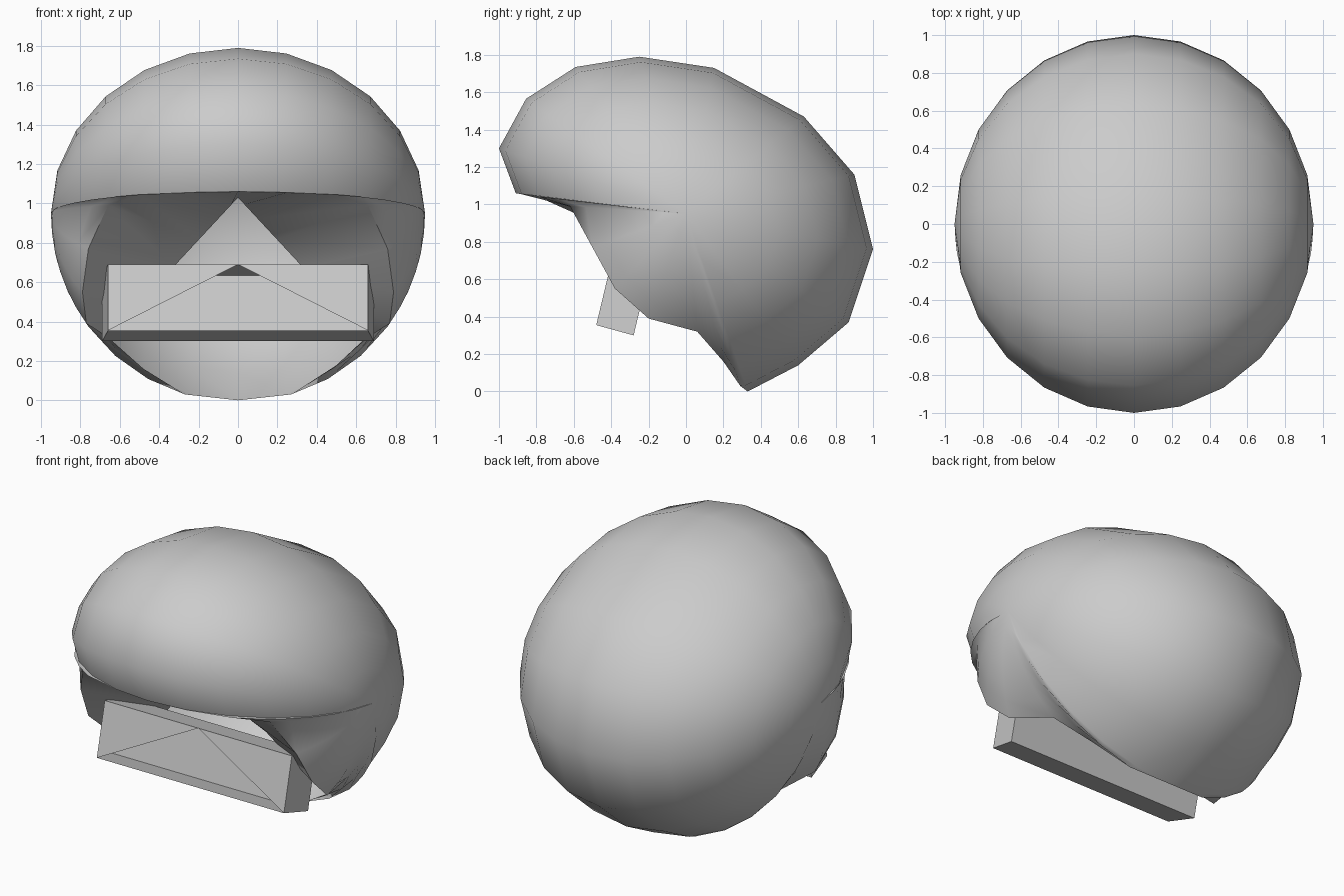
import bpy, bmesh, math
from mathutils import Vector

if "Cube" in bpy.data.objects:
    bpy.data.objects.remove(bpy.data.objects["Cube"])

CENTRE_Z, HALF_W, ROWS = 0.95, 0.95, 6


def make_object(name, faces, angle):
    bm = bmesh.new()
    for f in faces:
        bm.faces.new([bm.verts.new(p) for p in f])
    bmesh.ops.remove_doubles(bm, verts=bm.verts, dist=0.0005)
    bmesh.ops.dissolve_degenerate(bm, edges=bm.edges, dist=0.0005)
    bmesh.ops.recalc_face_normals(bm, faces=bm.faces)
    me = bpy.data.meshes.new(name)
    bm.to_mesh(me)
    bm.free()
    ob = bpy.data.objects.new(name, me)
    bpy.context.collection.objects.link(ob)
    bpy.ops.object.select_all(action='DESELECT')
    ob.select_set(True)
    bpy.context.view_layer.objects.active = ob
    bpy.ops.object.shade_smooth_by_angle(angle=math.radians(angle))
    return ob


def mirrored(faces):
    return faces + [[Vector((-p.x, p.y, p.z)) for p in reversed(f)] for f in faces]


def strip(a, b):
    return [[a[i], a[i + 1], b[i + 1], b[i]] for i in range(len(a) - 1)]


# Side profile of the shell over the crown, from forehead to nape
crown = [(-1, 1.3), (-.855, 1.565), (-.59, 1.735), (-.25, 1.79), (.15, 1.73),
         (.63, 1.47), (.9, 1.16), (1, .76), (.87, .37), (.6, .14)]
# Right half of the open rim, nape to brow
nape = [(0, .33, 0), (.27, .29, .03), (.48, .2, .16)]
face_rim = [(.66, .06, .32), (.77, -.2, .39), (.79, -.38, .55), (.76, -.5, .77),
            (.66, -.62, .99), (.5, -.8, 1.045), (.25, -.88, 1.055), (0, -.91, 1.06)]
face_rim = [Vector(p) for p in face_rim]


def meridian(end):
    # Elliptic arc from an end point up to the side pole
    x, y, z = end
    start = math.asin(x / HALF_W)
    k = 1 / math.cos(start)
    pts = []
    for i in range(ROWS + 1):
        a = start + (math.pi / 2 - start) * i / ROWS
        c = math.cos(a) * k
        pts.append(Vector((HALF_W * math.sin(a), y * c, CENTRE_Z + (z - CENTRE_Z) * c)))
    return pts


ends = [(0, y, z) for y, z in crown] + nape + [tuple(p) for p in face_rim]
lines = [meridian(e) for e in ends]
shell = []
for i, a in enumerate(lines):
    shell += strip(a, lines[(i + 1) % len(lines)])

# Lining that folds in from the brow and temples to the face opening
apex = Vector((0, -.44, 1.03))
n = len(face_rim) - 1
share = [0, .12, .3, .5, .7, .85, .95, 1]
inner = [face_rim[0].lerp(apex, s) for s in share]
shell += strip(face_rim, inner)
make_object("head_shell", mirrored(shell), 50)

# Hollow bar across the lower face, front left open under its two corner panels
V = Vector
ftm, fbm = V((0, -.40, .69)), V((0, -.48, .355))
ft, fb = V((.66, -.40, .69)), V((.66, -.48, .355))
btm, bbm = V((0, -.20, .635)), V((0, -.28, .30))
bt, bb = V((.69, -.20, .635)), V((.69, -.28, .30))
bar = [[ftm, fb, ft],
       [ftm, ft, bt, btm],
       [fbm, bbm, bb, fb],
       [ft, fb, bb, bt],
       [btm, bt, bb, bbm]]
make_object("face_bar", mirrored(bar), 20)
